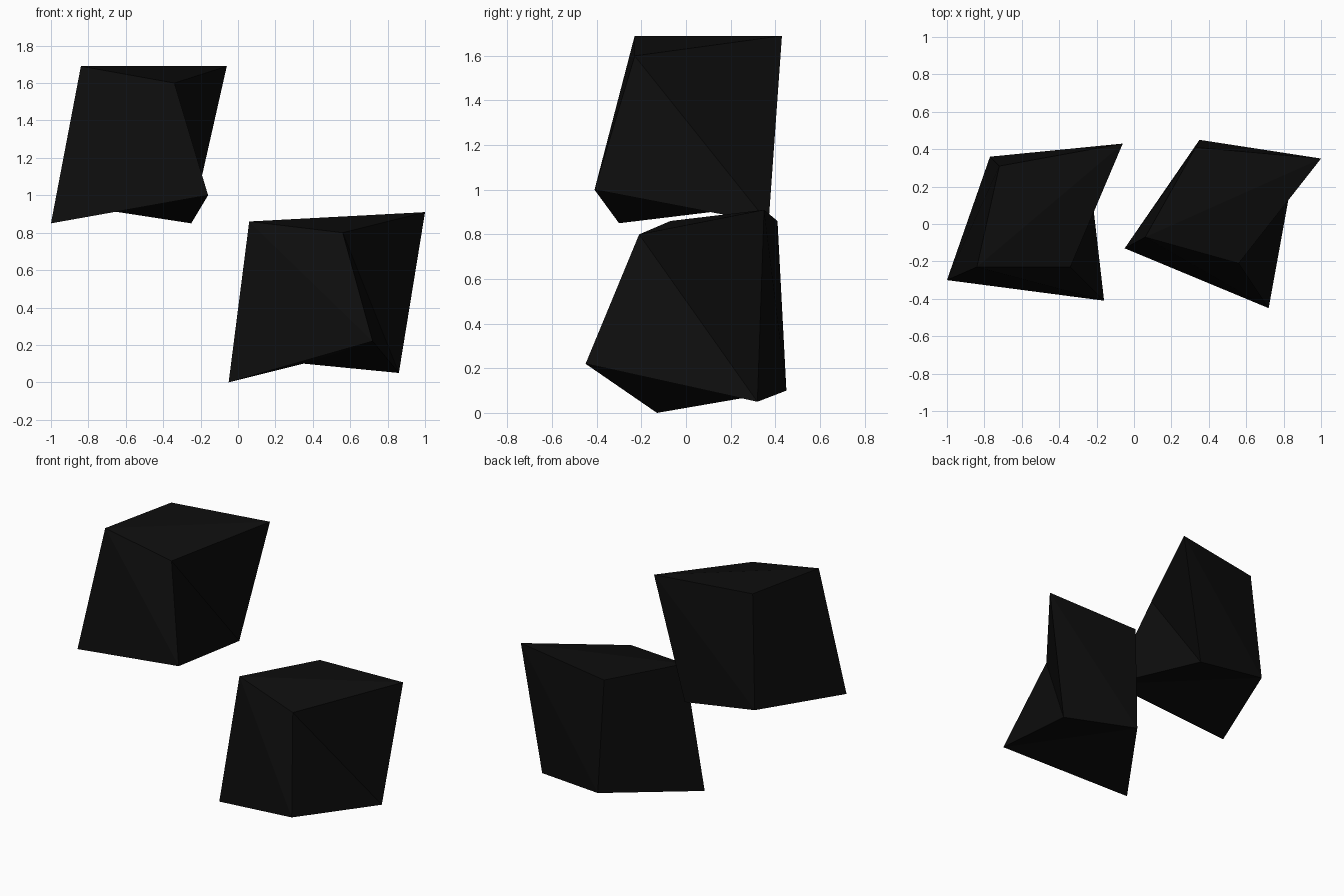
import bpy
import bmesh

default_cube = bpy.data.objects.get("Cube")
if default_cube:
    bpy.data.objects.remove(default_cube, do_unlink=True)

# One near-black material for both blocks
black = bpy.data.materials.new("near_black")
black.use_nodes = True
colour = (0.004, 0.004, 0.004, 1.0)
black.diffuse_color = colour
for node in black.node_tree.nodes:
    if node.type == 'BSDF_PRINCIPLED':
        node.inputs["Base Color"].default_value = colour

# The six sides of a block; each is split from its first to its third corner
SIDES = {
    "top": ("top_back_right", "top_back_left", "top_front_left", "top_front_right"),
    "front": ("low_front_right", "top_front_right", "top_front_left", "low_front_left"),
    "minus_x": ("low_front_left", "top_front_left", "top_back_left", "low_back_left"),
    "bottom": ("low_back_left", "low_back_right", "low_front_right", "low_front_left"),
    "plus_x": ("low_back_right", "top_back_right", "top_front_right", "low_front_right"),
    "back": ("low_back_left", "top_back_left", "top_back_right", "low_back_right"),
}


def twisted_block(name, **corners):
    """Skewed six-sided block with flat, folded faces."""
    bm = bmesh.new()
    verts = {key: bm.verts.new(point) for key, point in corners.items()}
    for side in SIDES.values():
        first, second, third, fourth = (verts[key] for key in side)
        bm.faces.new((first, second, third))
        bm.faces.new((first, third, fourth))
    bmesh.ops.recalc_face_normals(bm, faces=bm.faces)
    mesh = bpy.data.meshes.new(name)
    bm.to_mesh(mesh)
    bm.free()
    mesh.materials.append(black)
    block = bpy.data.objects.new(name, mesh)
    bpy.context.scene.collection.objects.link(block)
    return block


# Raised block on the -x side (corner names: left is -x, right is +x)
twisted_block(
    "upper_block",
    top_front_left=(-0.84, -0.23, 1.69),
    top_front_right=(-0.34, -0.23, 1.60),
    top_back_right=(-0.06, 0.43, 1.69),
    top_back_left=(-0.72, 0.31, 1.69),
    low_front_left=(-1.0, -0.30, 0.85),
    low_front_right=(-0.16, -0.41, 1.0),
    low_back_right=(-0.25, 0.37, 0.85),
    low_back_left=(-0.77, 0.36, 0.93),
)

# Block standing on the ground on the +x side
twisted_block(
    "lower_block",
    top_front_left=(0.06, -0.07, 0.86),
    top_front_right=(0.56, -0.21, 0.80),
    top_back_right=(1.0, 0.35, 0.91),
    top_back_left=(0.33, 0.41, 0.86),
    low_front_left=(-0.05, -0.13, 0.0),
    low_front_right=(0.72, -0.45, 0.22),
    low_back_right=(0.86, 0.32, 0.05),
    low_back_left=(0.35, 0.45, 0.10),
)
